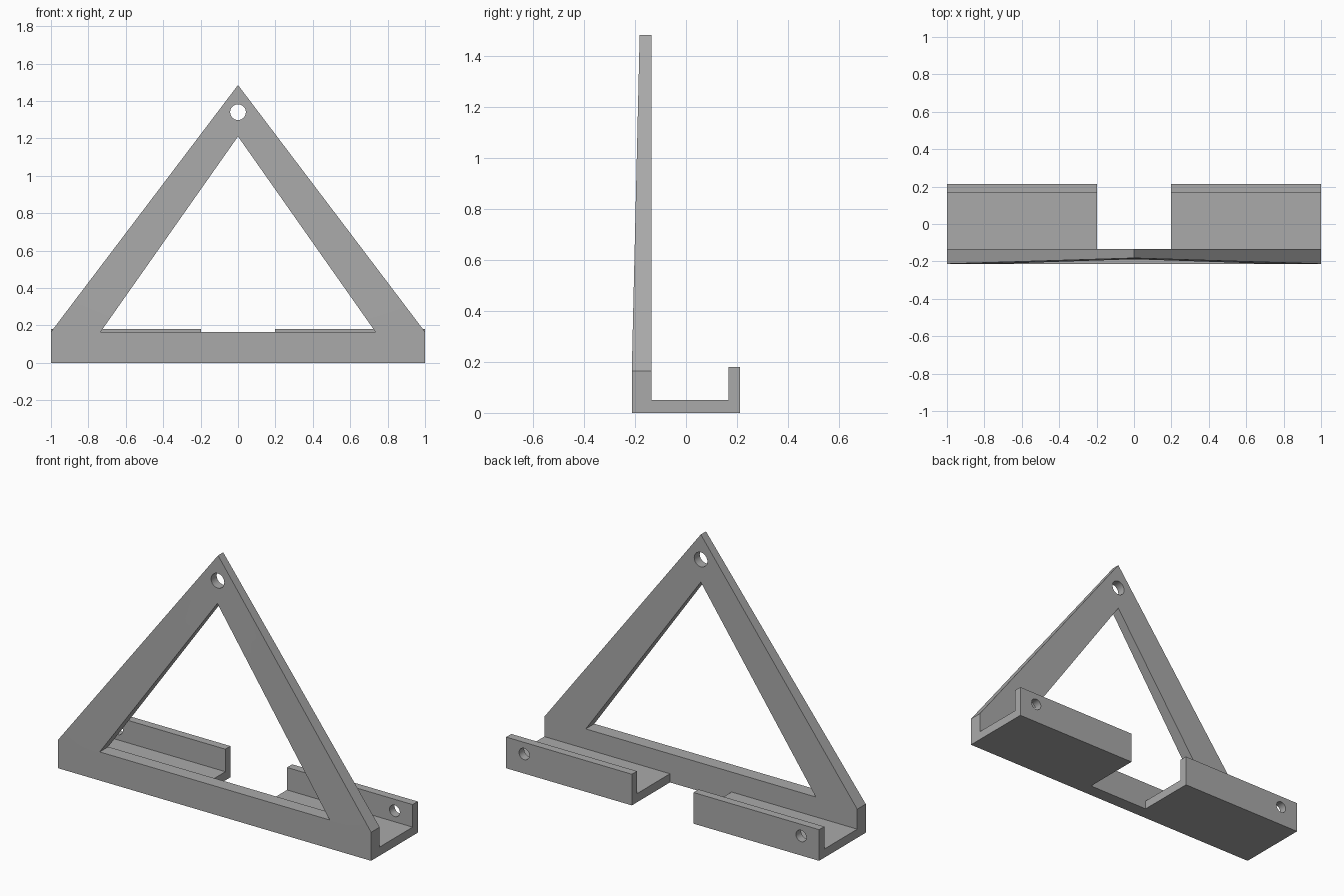
import bpy, bmesh, math
from mathutils import Vector, Matrix

cube = bpy.data.objects.get("Cube")
if cube:
    bpy.data.objects.remove(cube, do_unlink=True)

grey = bpy.data.materials.new("plain grey")
grey.use_nodes = True
grey.diffuse_color = (0.4, 0.4, 0.4, 1)
grey.node_tree.nodes["Principled BSDF"].inputs["Base Color"].default_value = grey.diffuse_color

FRONT, WALL, BACK = -0.213, -0.135, 0.213
RAIL, PEAK = 0.165, 1.485


def add_object(name, bm):
    bmesh.ops.recalc_face_normals(bm, faces=bm.faces[:])
    mesh = bpy.data.meshes.new(name)
    bm.to_mesh(mesh)
    bm.free()
    mesh.materials.append(grey)
    obj = bpy.data.objects.new(name, mesh)
    bpy.context.collection.objects.link(obj)
    return obj


def prism(points, along):
    """Extrude a closed 3D outline by a vector."""
    bm = bmesh.new()
    face = bm.faces.new([bm.verts.new(p) for p in points])
    out = bmesh.ops.extrude_face_region(bm, geom=[face], use_keep_orig=True)
    moved = [v for v in out["geom"] if isinstance(v, bmesh.types.BMVert)]
    bmesh.ops.translate(bm, verts=moved, vec=along)
    return bm


def pin(name, x, y, z, radius):
    """Cylinder along y, used to drill a hole."""
    bm = bmesh.new()
    place = Matrix.Translation((x, y, z)) @ Matrix.Rotation(math.pi / 2, 4, "X")
    bmesh.ops.create_cone(bm, cap_ends=True, segments=32, radius1=radius,
                          radius2=radius, depth=0.2, matrix=place)
    return add_object(name, bm)


def combine(target, tool, operation):
    """Apply a boolean, then discard the tool."""
    mod = target.modifiers.new(operation, "BOOLEAN")
    mod.operation, mod.object, mod.solver = operation, tool, "EXACT"
    bpy.context.view_layer.objects.active = target
    bpy.ops.object.modifier_apply(modifier=mod.name)
    bpy.data.objects.remove(tool, do_unlink=True)


# Triangular frame: upright rail below, front face leaning back to the peak
outline = [(-1, 0), (1, 0), (1, RAIL), (0, PEAK), (-1, RAIL)]
bm = prism([(x, FRONT, z) for x, z in outline], (0, WALL - FRONT, 0))
bmesh.ops.bisect_plane(bm, geom=bm.verts[:] + bm.edges[:] + bm.faces[:],
                       plane_co=(0, 0, RAIL), plane_no=(0, 0, 1))
for v in bm.verts:
    if v.co.z > 1 and v.co.y < -0.2:
        v.co.y = -0.182
bracket = add_object("wall_bracket", bm)

# Triangular window and hanging hole
window = [(-0.735, RAIL), (0.735, RAIL), (0, 1.21)]
cutter = add_object("window_cutter", prism([(x, -0.4, z) for x, z in window], (0, 0.4, 0)))
combine(bracket, cutter, "DIFFERENCE")
combine(bracket, pin("hanging_hole_cutter", 0, -0.17, 1.34, 0.042), "DIFFERENCE")

# Two trays with a drilled back lip, merged into the frame
tray = [(WALL - 0.03, 0), (BACK, 0), (BACK, 0.18), (0.166, 0.18), (0.166, 0.05), (WALL - 0.03, 0.05)]
for side, name in ((1, "left"), (-1, "right")):
    part = add_object(name + "_tray", prism([(side * 0.197, y, z) for y, z in tray],
                                            Vector((side * 0.803, 0, 0))))
    combine(part, pin(name + "_hole_cutter", side * 0.885, 0.19, 0.113, 0.033), "DIFFERENCE")
    combine(bracket, part, "UNION")

# Clean up the flat faces
bm = bmesh.new()
bm.from_mesh(bracket.data)
bmesh.ops.remove_doubles(bm, verts=bm.verts[:], dist=0.0001)
bmesh.ops.dissolve_limit(bm, angle_limit=math.radians(0.5), verts=bm.verts[:], edges=bm.edges[:])
bm.to_mesh(bracket.data)
bm.free()

# Smooth hole walls, crisp edges elsewhere
bracket.select_set(True)
bpy.context.view_layer.objects.active = bracket
bpy.ops.object.shade_smooth_by_angle(angle=math.radians(30))
